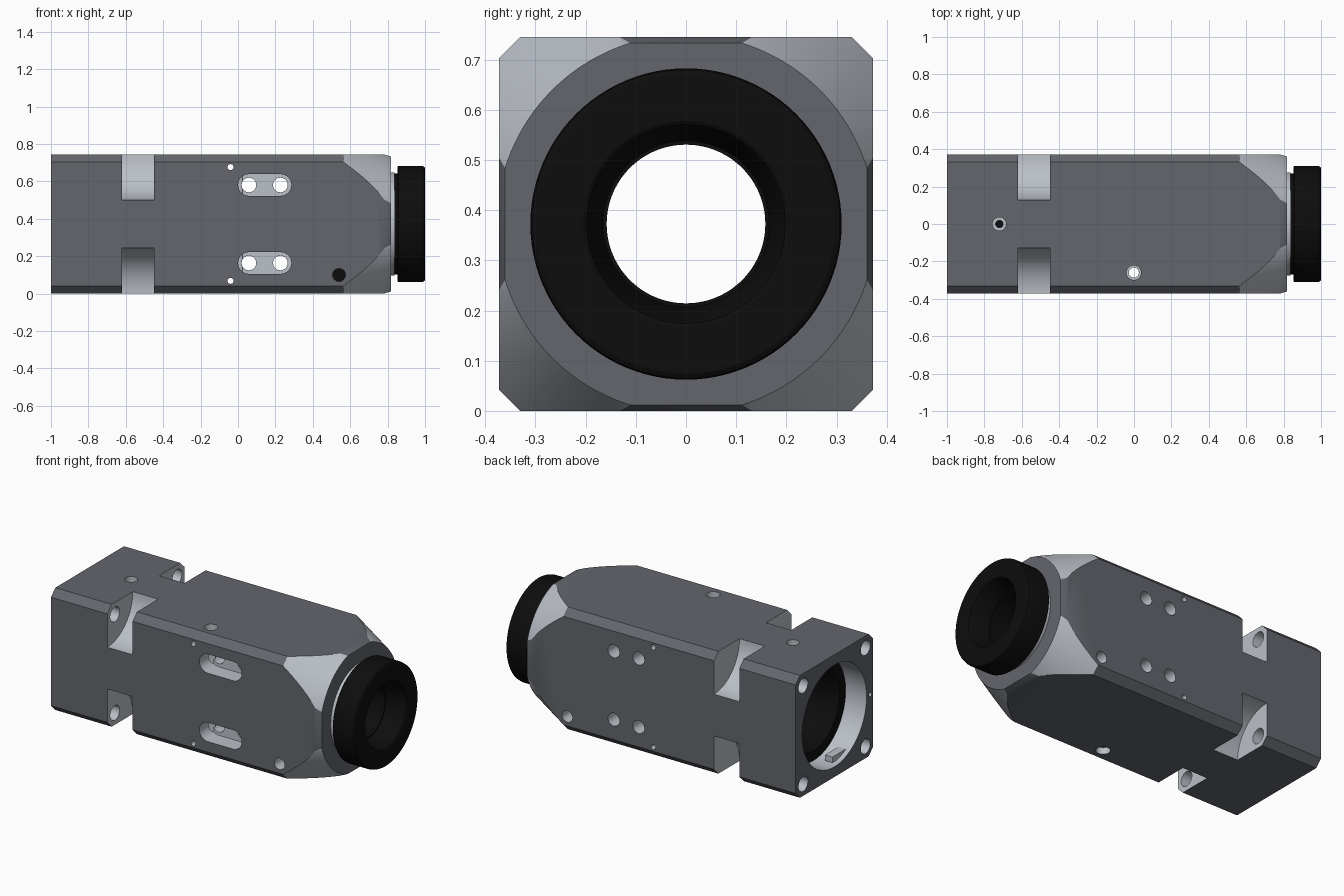
import bpy, bmesh, math
from mathutils import Matrix, Vector

if "Cube" in bpy.data.objects:
    bpy.data.objects.remove(bpy.data.objects["Cube"])

H = 0.3725          # half width of the square body; also its axis height


def material(name, r, g, b):
    m = bpy.data.materials.new(name)
    m.diffuse_color = (r, g, b, 1)
    m.use_nodes = True
    m.node_tree.nodes["Principled BSDF"].inputs["Base Color"].default_value = m.diffuse_color
    return m


black = material("black", 0.004, 0.004, 0.004)
coat = material("dark_coat", 0.125, 0.133, 0.152)
metal = material("bare_metal", 0.50, 0.53, 0.58)


def make(name, bm, mat):
    bmesh.ops.recalc_face_normals(bm, faces=bm.faces)
    me = bpy.data.meshes.new(name)
    bm.to_mesh(me)
    bm.free()
    ob = bpy.data.objects.new(name, me)
    bpy.context.collection.objects.link(ob)
    me.materials.append(mat)
    return ob


def smooth(ob):
    bpy.ops.object.select_all(action='DESELECT')
    ob.select_set(True)
    bpy.context.view_layer.objects.active = ob
    bpy.ops.object.shade_smooth_by_angle(angle=math.radians(25))


def lathe(name, prof, mat=metal, closed=False, n=96):
    """Revolve (x, radius) points about the body axis; open profiles are capped."""
    bm = bmesh.new()
    rings = [[bm.verts.new((x, r * math.cos(2 * math.pi * i / n), H + r * math.sin(2 * math.pi * i / n)))
              for i in range(n)] for x, r in prof]
    pairs = list(zip(rings, rings[1:])) + ([(rings[-1], rings[0])] if closed else [])
    for a, b in pairs:
        for i in range(n):
            j = (i + 1) % n
            bm.faces.new((a[i], a[j], b[j], b[i]))
    if not closed:
        bm.faces.new(rings[0])
        bm.faces.new(rings[-1])
    return make(name, bm, mat)


def rod(name, a, b, r, mat=metal, n=32):
    """Solid cylinder from point a to point b."""
    a, b = Vector(a), Vector(b)
    d = b - a
    m = Matrix.Translation((a + b) / 2) @ d.to_track_quat('Z', 'Y').to_matrix().to_4x4()
    bm = bmesh.new()
    bmesh.ops.create_cone(bm, cap_ends=True, segments=n, radius1=r, radius2=r, depth=d.length, matrix=m)
    return make(name, bm, mat)


def slot(name, x0, x1, z, r, y0, y1, n=16):
    """Stadium-shaped prism running along y."""
    pts = [(x1 + r * math.sin(math.pi * i / n), z + r * math.cos(math.pi * i / n)) for i in range(n + 1)]
    pts += [(x0 - r * math.sin(math.pi * i / n), z - r * math.cos(math.pi * i / n)) for i in range(n + 1)]
    bm = bmesh.new()
    a = [bm.verts.new((x, y0, z)) for x, z in pts]
    b = [bm.verts.new((x, y1, z)) for x, z in pts]
    bm.faces.new(a)
    bm.faces.new(b)
    for i in range(len(a)):
        j = (i + 1) % len(a)
        bm.faces.new((a[i], a[j], b[j], b[i]))
    return make(name, bm, metal)


def boolean(ob, cutter, op='DIFFERENCE'):
    md = ob.modifiers.new("cut", 'BOOLEAN')
    md.operation, md.solver, md.object = op, 'EXACT', cutter
    md.material_mode = 'TRANSFER'      # cut surfaces take the bare metal
    bpy.context.view_layer.objects.active = ob
    bpy.ops.object.modifier_apply(modifier=md.name)
    bpy.data.objects.remove(cutter)


# Body: chamfered square bar, slightly tapered flats at the front end
bm = bmesh.new()
c = H - 0.042
octagon = [(H, c), (c, H), (-c, H), (-H, c), (-H, -c), (-c, -H), (c, -H), (H, -c)]
loops = [[bm.verts.new((x, y * s, H + z * s)) for y, z in octagon]
         for x, s in ((-1, 1), (0.78, 1), (0.818, 0.967))]
for a, b in zip(loops, loops[1:]):
    for i in range(8):
        bm.faces.new((a[i], a[(i + 1) % 8], b[(i + 1) % 8], b[i]))
bm.faces.new(loops[0])
bm.faces.new(loops[-1])
body = make("body", bm, coat)

# Turned cone on the front end
boolean(body, lathe("cone", [(-1.1, 0.6), (0.35, 0.6), (0.9, 0.338)], n=128), 'INTERSECT')

# Rear recess and through bore
boolean(body, lathe("bore", [(-1.1, 0.31), (-0.7, 0.31), (-0.65, 0.166), (0.9, 0.166)]))

# Corner notches and the rear screw holes that run into them
for sy in (-1, 1):
    for sz in (-1, 1):
        y, z = sy * H, H + sz * H
        boolean(body, rod("notch", (-0.62, y, z), (-0.45, y, z), 0.245, n=80))
        y, z = sy * 0.3, H + sz * 0.3
        boolean(body, rod("screw_hole", (-1.1, y, z), (-0.55, y, z), 0.045))

# Side slots, their through holes and the small pin holes
for sz in (-1, 1):
    z = H + sz * 0.2085
    boolean(body, slot("slot", 0.0585, 0.2275, z, 0.058, -0.5, -0.27))
    for x in (0.0585, 0.2265):
        boolean(body, rod("through_hole", (x, -0.51, z), (x, 0.51, z), 0.039, n=30))
    z = H + sz * 0.304
    boolean(body, rod("pin_hole", (-0.04, -0.5, z), (-0.04, 0.5, z), 0.016))

# Lower side holes near the cone, dark at the bottom
for s, side in ((-1, "front"), (1, "back")):
    boolean(body, rod("set_hole", (0.54, s * 0.5, 0.1), (0.54, s * 0.1, 0.1), 0.035))
    rod(side + "_set_screw", (0.54, s * 0.09, 0.1), (0.54, s * 0.2, 0.1), 0.0345, black)

# Vertical holes from the top and the small rear dowel hole
boolean(body, rod("top_sink", (-0.72, 0, 0.7), (-0.72, 0, 0.8), 0.036))
boolean(body, rod("top_hole", (-0.72, 0, 0.6), (-0.72, 0, 0.8), 0.02))
boolean(body, rod("drain_hole", (-0.001, -0.26, -0.1), (-0.001, -0.26, 0.85), 0.027, n=28))
for z in (0, 2 * H):
    boolean(body, rod("drain_sink", (-0.001, -0.26, z - 0.04), (-0.001, -0.26, z + 0.04), 0.039))
boolean(body, rod("dowel_hole", (-1.1, -0.345, H), (-0.95, -0.345, H), 0.013))
smooth(body)

# Small locating key at the bottom of the rear recess
bm = bmesh.new()
bmesh.ops.create_cube(bm, size=1, matrix=Matrix.Translation((-0.945, -0.09, 0.087))
                      @ Matrix.Diagonal((0.05, 0.13, 0.034, 1)))
make("locating_key", bm, metal)

# Black funnel and sleeve lining the bore
smooth(lathe("bore_sleeve", [(-0.86, 0.309), (-0.86, 0.25), (-0.84, 0.235), (-0.66, 0.158), (0.88, 0.158),
                             (0.88, 0.1655), (-0.64, 0.1655), (-0.70, 0.309)], black, closed=True))

# Bare collar on the front face
smooth(lathe("front_collar", [(0.81, 0.276), (0.836, 0.276), (0.836, 0.166), (0.81, 0.166)], closed=True))

# Black end ring with rounded rims
smooth(lathe("end_ring", [(0.835, 0.270), (0.852, 0.270), (0.852, 0.304), (0.858, 0.310), (0.985, 0.310),
                          (0.995, 0.307), (1.0, 0.298), (1.0, 0.205), (0.996, 0.198), (0.985, 0.193),
                          (0.85, 0.158), (0.835, 0.158)], black, closed=True))
